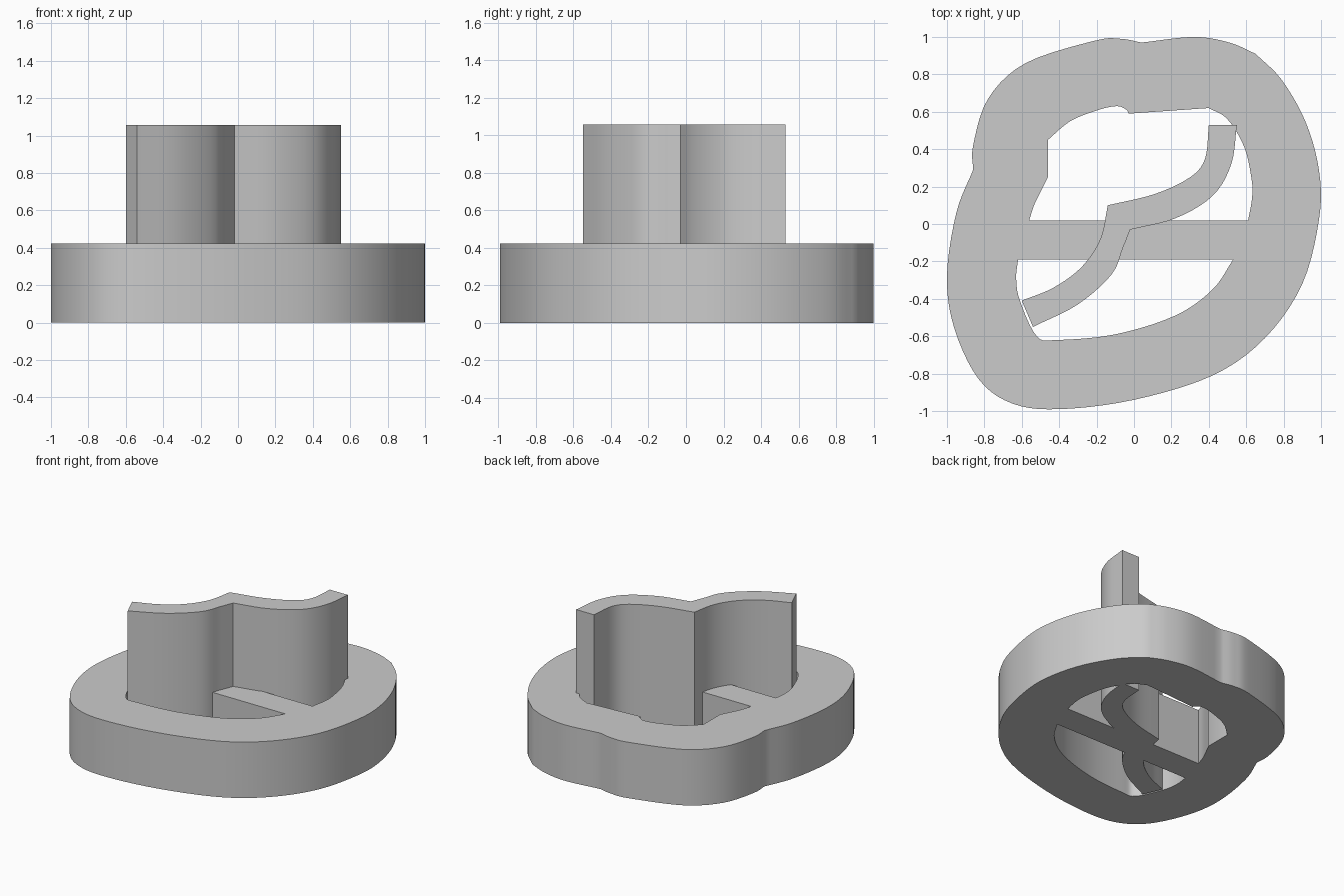
import bpy
import bmesh
from mathutils import Vector

default_cube = bpy.data.objects.get("Cube")
if default_cube:
    bpy.data.objects.remove(default_cube, do_unlink=True)

PLATE_HEIGHT = 0.424
BLADE_HEIGHT = 1.056
STEPS = 5

# Single plain grey for the whole model
grey = bpy.data.materials.new("plain grey")
grey.use_nodes = True
colour = (0.6, 0.6, 0.6, 1)
grey.diffuse_color = colour
grey.node_tree.nodes["Principled BSDF"].inputs["Base Color"].default_value = colour


def smooth_loop(runs):
    """Join open runs of control points into a closed outline.

    Every run is a smooth curve; a sharp corner falls where runs meet.
    Control points are given in hundredths of a unit.
    """
    outline = []
    for index, run in enumerate(runs):
        following = runs[(index + 1) % len(runs)]
        knots = [Vector(p) / 100 for p in run + following[:1]]
        first = knots[0] * 2 - knots[1]
        last = knots[-1] * 2 - knots[-2]
        padded = [first] + knots + [last]
        for a, b, c, d in zip(padded, padded[1:], padded[2:], padded[3:]):
            count = STEPS if len(knots) > 2 else 1
            for step in range(count):
                t = step / count
                outline.append(b + (c - a) * (t / 2)
                               + (a * 2 - b * 5 + c * 4 - d) * (t * t / 2)
                               + (b * 3 - a - c * 3 + d) * (t ** 3 / 2))
    return outline


def make_prism(name, loops, height):
    """Fill an outline, leaving any inner loops open, and raise it from the ground."""
    bm = bmesh.new()
    for loop in loops:
        verts = [bm.verts.new((p.x, p.y, 0)) for p in loop]
        for start, end in zip(verts, verts[1:] + verts[:1]):
            bm.edges.new((start, end))
    bmesh.ops.triangle_fill(bm, edges=bm.edges[:], use_beauty=True)
    raised = bmesh.ops.extrude_face_region(bm, geom=bm.faces[:])
    top_verts = [item for item in raised["geom"] if isinstance(item, bmesh.types.BMVert)]
    bmesh.ops.translate(bm, verts=top_verts, vec=(0, 0, height))
    bmesh.ops.recalc_face_normals(bm, faces=bm.faces[:])
    mesh = bpy.data.meshes.new(name)
    bm.to_mesh(mesh)
    bm.free()
    mesh.materials.append(grey)
    obj = bpy.data.objects.new(name, mesh)
    bpy.context.collection.objects.link(obj)
    bpy.ops.object.select_all(action="DESELECT")
    obj.select_set(True)
    bpy.context.view_layer.objects.active = obj
    bpy.ops.object.shade_smooth_by_angle(angle=0.5)
    return obj


# Outer rim, with a notch at the back and another on the right
rim = smooth_loop([
    [(4, 97), (32, 100), (51, 97)],
    [(65, 91), (79, 77), (92, 54), (99, 28), (99, 3), (90, -32), (70, -61),
     (42, -81), (0, -94), (-40, -99), (-65, -96), (-83, -83), (-96, -56),
     (-100, -28), (-95, 6)],
    [(-86, 29), (-86, 42), (-78, 67), (-58, 86), (-21, 98), (-7, 99)],
])

# The two openings either side of the cross bar
back_opening = smooth_loop([
    [(-56, 2), (-53, 11)],
    [(-46, 25)],
    [(-46, 45), (-34, 55), (-19, 61), (-9, 63), (-4, 61)],
    [(-3, 59)],
    [(40, 62), (50, 56), (59, 41), (63, 23), (63, 13)],
    [(61, 2)],
])
front_opening = smooth_loop([
    [(-62, -19)],
    [(53, -19), (42, -35), (22, -49), (-10, -59), (-41, -62), (-52, -60),
     (-61, -41), (-63, -29)],
])
make_prism("ring_with_cross_bar", [rim, back_opening, front_opening], PLATE_HEIGHT)

# Upright double-curved blade passing through the bar
blade = smooth_loop([
    [(40, 53), (38, 35), (30, 25), (11, 16)],
    [(-14, 10), (-18, -8), (-28, -23), (-43, -34)],
    [(-60, -41)],
    [(-54, -55), (-30, -43), (-12, -27), (-6, -13)],
    [(-2, -3), (22, 3), (42, 15), (52, 32)],
    [(55, 53)],
])
make_prism("curved_blade", [blade], BLADE_HEIGHT)
